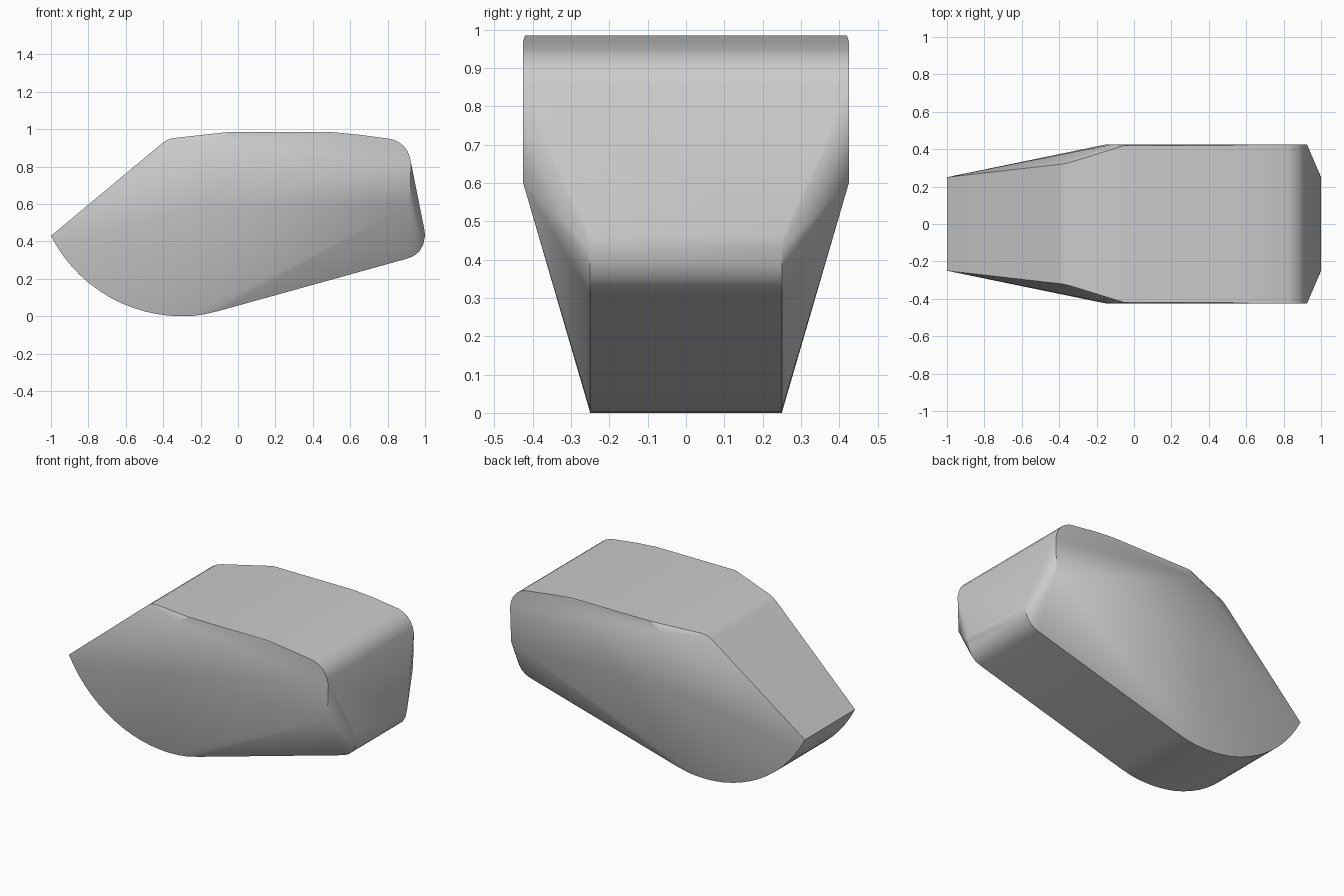
import bpy, bmesh
from math import sin, cos, pi, asin

if "Cube" in bpy.data.objects:
    bpy.data.objects.remove(bpy.data.objects["Cube"])

# Half cross-section points (x, half width, z), mirrored in y
pts = []

# Curved lower front, narrow strip
r, cx = 0.785, -0.3
a0 = asin(0.7 / r)
for i in range(15):
    a = -a0 + (a0 + 0.08) * i / 14
    pts.append((cx + r * sin(a), 0.25, r - r * cos(a)))
pts += [(-0.18, 0.25, 0.01), (-0.1, 0.25, 0.029)]

# Rounded lower back lip
pts += [(0.905, 0.25, 0.308), (0.94, 0.25, 0.322), (0.97, 0.25, 0.347),
        (0.99, 0.25, 0.382), (1.0, 0.25, 0.43), (0.997, 0.25, 0.46)]

# Widest side line
pts += [(-0.15, 0.425, 0.6), (0.918, 0.425, 0.6)]

# Rounded upper back edge
pts += [(0.925, 0.425, 0.82)]
for i in range(1, 7):
    a = pi / 2 * i / 6
    pts.append((0.785 + 0.138 * cos(a), 0.425, 0.82 + 0.132 * sin(a)))

# Top surface and sloping front edge
pts += [(0.65, 0.425, 0.97), (0.5, 0.42, 0.985), (-0.05, 0.42, 0.985),
        (-0.12, 0.425, 0.94), (-0.34, 0.33, 0.953), (-0.375, 0.322, 0.945),
        (-0.405, 0.318, 0.925)]

# Skin the body around the mirrored points
bm = bmesh.new()
for x, y, z in pts:
    for s in (-1, 1):
        bm.verts.new((x, s * y, z))
res = bmesh.ops.convex_hull(bm, input=bm.verts[:])
loose = [v for v in bm.verts if not v.link_faces]
bmesh.ops.delete(bm, geom=loose, context='VERTS')
bmesh.ops.recalc_face_normals(bm, faces=bm.faces[:])
me = bpy.data.meshes.new("body_shell")
bm.to_mesh(me)
bm.free()
body = bpy.data.objects.new("body_shell", me)
bpy.context.collection.objects.link(body)
bpy.context.view_layer.objects.active = body
body.select_set(True)
bpy.ops.object.shade_smooth_by_angle(angle=pi / 6)
